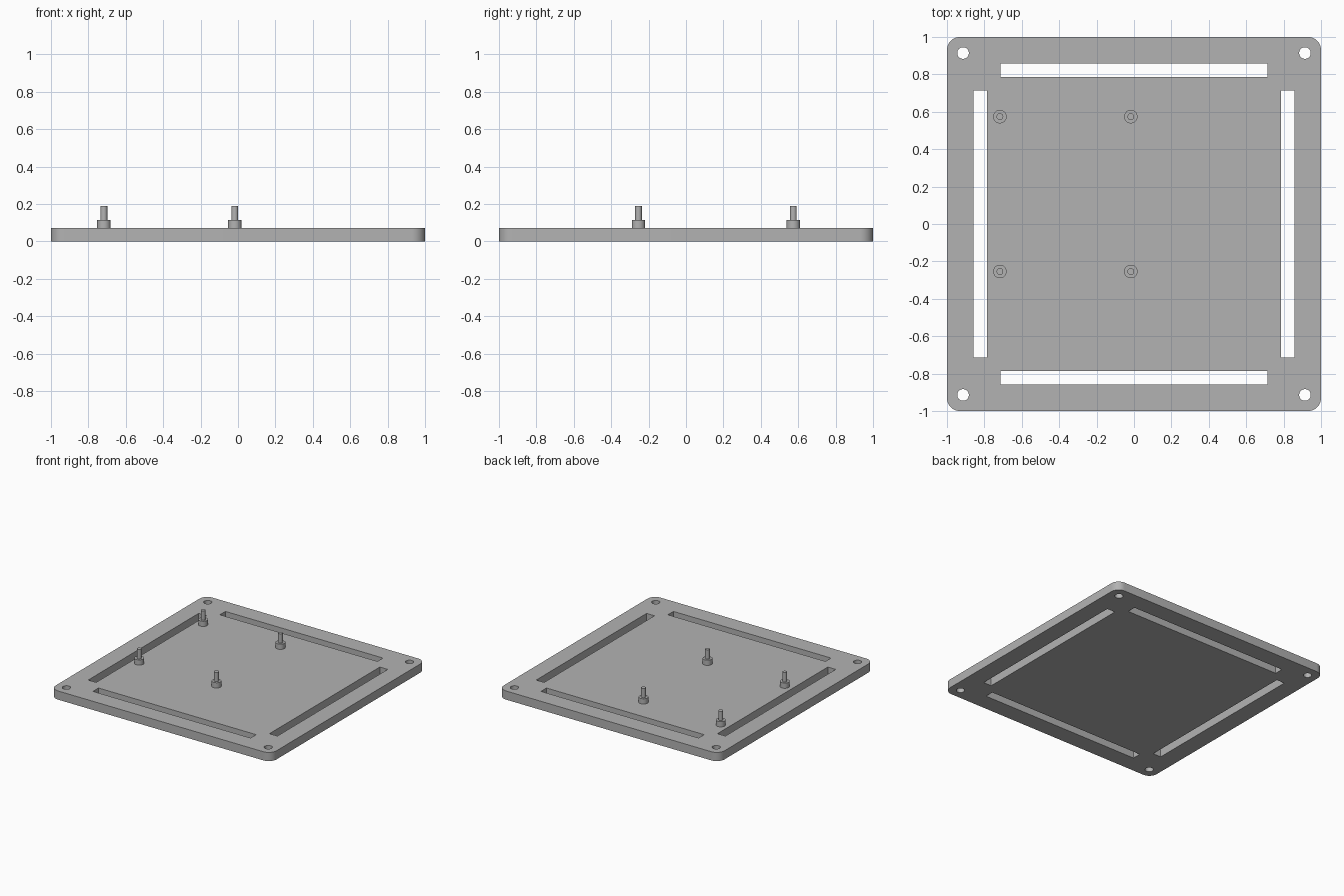
import bpy, bmesh
from math import cos, sin, pi, radians

cube = bpy.data.objects.get("Cube")
if cube:
    bpy.data.objects.remove(cube, do_unlink=True)

THICK = 0.071

grey = bpy.data.materials.new("plain grey")
grey.use_nodes = True
colour = (0.45, 0.45, 0.45, 1)
grey.diffuse_color = colour
grey.node_tree.nodes["Principled BSDF"].inputs["Base Color"].default_value = colour


def arc(x, y, r, start, end, steps):
    angles = [start + (end - start) * i / steps for i in range(steps + 1)]
    return [(x + r * cos(a), y + r * sin(a)) for a in angles]


def circle(x, y, r, steps=32):
    return arc(x, y, r, 0, 2 * pi, steps)[:-1]


def rectangle(x, y, hx, hy):
    return [(x - hx, y - hy), (x + hx, y - hy), (x + hx, y + hy), (x - hx, y + hy)]


def finish(name, bm):
    """Make a smooth-shaded object with sharp edges from a bmesh."""
    mesh = bpy.data.meshes.new(name)
    bm.to_mesh(mesh)
    bm.free()
    mesh.materials.clear()
    mesh.materials.append(grey)
    obj = bpy.data.objects.new(name, mesh)
    bpy.context.collection.objects.link(obj)
    bpy.ops.object.select_all(action='DESELECT')
    obj.select_set(True)
    bpy.context.view_layer.objects.active = obj
    bpy.ops.object.shade_smooth_by_angle(angle=radians(30))
    return obj


# Plate outline with rounded corners
R = 0.07
outline = []
for i, (sx, sy) in enumerate([(1, 1), (-1, 1), (-1, -1), (1, -1)]):
    outline += arc(sx * (1 - R), sy * (1 - R), R, i * pi / 2, (i + 1) * pi / 2, 10)
loops = [outline]

# Corner screw holes and the four edge slots
for s in (-1, 1):
    loops += [circle(s * 0.914, t * 0.914, 0.031) for t in (-1, 1)]
    loops.append(rectangle(0, s * 0.821, 0.714, 0.036))
    loops.append(rectangle(s * 0.821, 0, 0.036, 0.714))

# Filled, extruded profile turned into the plate mesh
curve = bpy.data.curves.new("plate_profile", 'CURVE')
curve.dimensions = '2D'
curve.fill_mode = 'BOTH'
curve.extrude = THICK / 2
for pts in loops:
    spline = curve.splines.new('POLY')
    spline.points.add(len(pts) - 1)
    for p, (x, y) in zip(spline.points, pts):
        p.co = (x, y, 0, 1)
    spline.use_cyclic_u = True
profile = bpy.data.objects.new("plate_profile", curve)
bpy.context.collection.objects.link(profile)
flat = bpy.data.meshes.new_from_object(
    profile.evaluated_get(bpy.context.evaluated_depsgraph_get()))
bm = bmesh.new()
bm.from_mesh(flat)
bpy.data.objects.remove(profile, do_unlink=True)
bmesh.ops.remove_doubles(bm, verts=bm.verts, dist=0.0001)
bmesh.ops.recalc_face_normals(bm, faces=bm.faces)
bmesh.ops.translate(bm, verts=bm.verts, vec=(0, 0, THICK / 2))
finish("base_plate", bm)


def standoff(name, x, y):
    """Wide collar with a thin locating pin, as one stepped turned part."""
    bm = bmesh.new()
    steps = 32
    profile = [(0.036, THICK), (0.036, 0.114), (0.018, 0.114), (0.018, 0.19)]
    rings = [[bm.verts.new((px, py, z)) for px, py in circle(x, y, r, steps)]
             for r, z in profile]
    for low, high in zip(rings, rings[1:]):
        for i in range(steps):
            j = (i + 1) % steps
            bm.faces.new((low[i], low[j], high[j], high[i]))
    bm.faces.new(rings[-1])
    return finish(name, bm)


# Four standoffs for the mounted board
for side, x in (("right", -0.717), ("middle", -0.017)):
    for end, y in (("front", -0.254), ("back", 0.574)):
        standoff(f"standoff_{end}_{side}", x, y)
